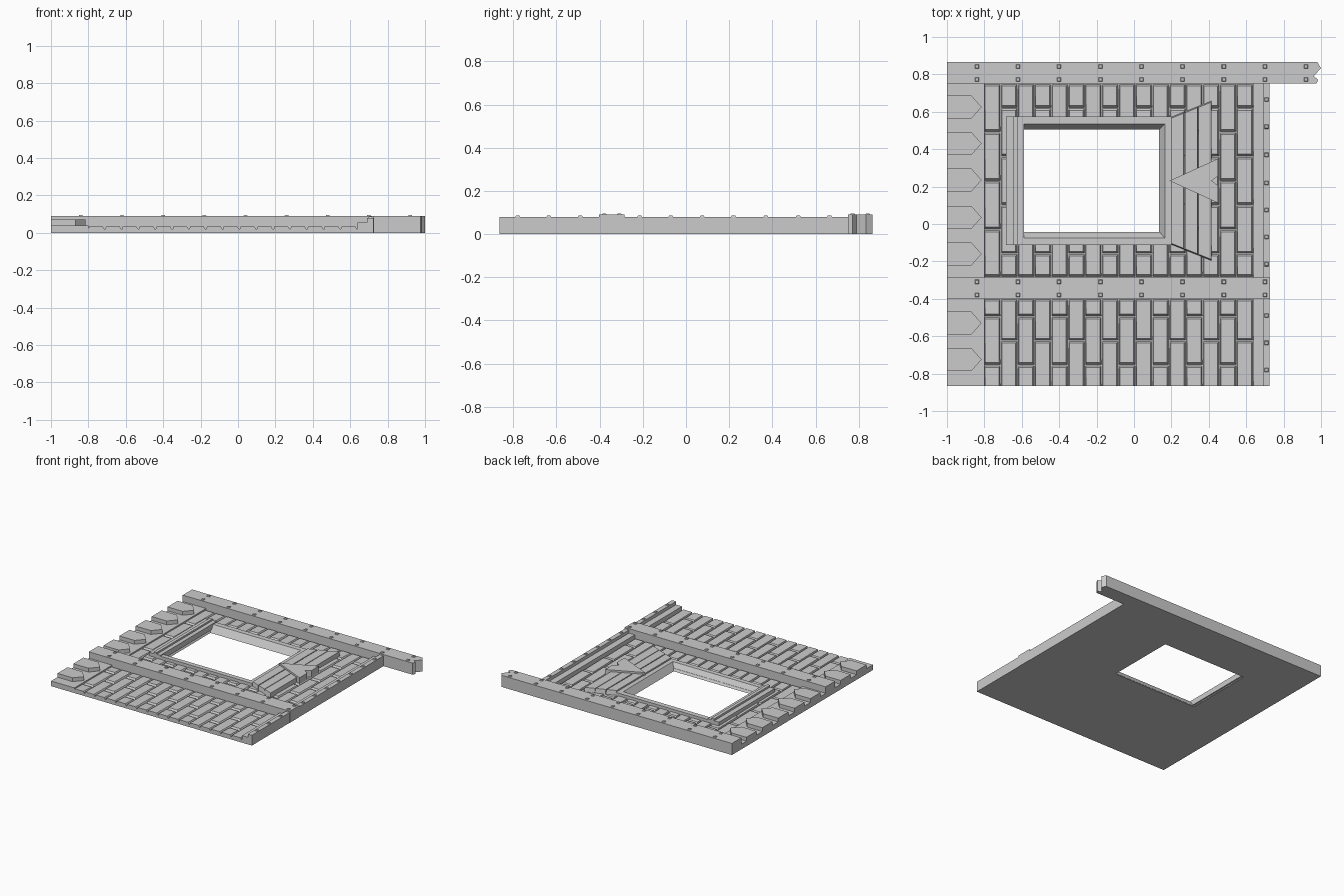
import bpy, bmesh, math

if "Cube" in bpy.data.objects:
    bpy.data.objects.remove(bpy.data.objects["Cube"])

grey = bpy.data.materials.new("grey_wood")
grey.diffuse_color = (0.6, 0.6, 0.6, 1)
grey.use_nodes = True
grey.node_tree.nodes["Principled BSDF"].inputs["Base Color"].default_value = grey.diffuse_color


def loft(bm, low, high):
    """Closed solid between two matching loops of 3D points."""
    a = [bm.verts.new(p) for p in low]
    b = [bm.verts.new(p) for p in high]
    n = len(a)
    bm.faces.new(a[::-1])
    bm.faces.new(b)
    for i in range(n):
        j = (i + 1) % n
        bm.faces.new((a[i], a[j], b[j], b[i]))


def prism(bm, pts, z0, z1):
    loft(bm, [(x, y, z0) for x, y in pts], [(x, y, z1) for x, y in pts])


def rect(x0, x1, y0, y1):
    return [(x0, y0), (x1, y0), (x1, y1), (x0, y1)]


def finish(name, bm):
    bmesh.ops.recalc_face_normals(bm, faces=bm.faces[:])
    me = bpy.data.meshes.new(name)
    bm.to_mesh(me)
    bm.free()
    me.materials.append(grey)
    ob = bpy.data.objects.new(name, me)
    bpy.context.collection.objects.link(ob)


def ring(bm, levels):
    """Rectangular ring swept through nested rectangles (x0, x1, y0, y1, z)."""
    loops = [[bm.verts.new((x, y, z)) for x, y in rect(x0, x1, y0, y1)]
             for x0, x1, y0, y1, z in levels]
    for a, b in zip(loops, loops[1:] + loops[:1]):
        for i in range(4):
            j = (i + 1) % 4
            bm.faces.new((a[i], a[j], b[j], b[i]))


# Wall slab with the window opening
bm = bmesh.new()
ring(bm, [(-1, 0.725, -0.865, 0.76, 0), (-1, 0.725, -0.865, 0.76, 0.02),
          (-0.6, 0.145, -0.05, 0.515, 0.02), (-0.59, 0.135, -0.042, 0.505, 0)])
finish("wall_slab", bm)

# Staggered shingles with sloped right and lower edges
bm = bmesh.new()
PITCH = 0.09
for c in range(16):
    x0 = -0.8 + c * PITCH
    mid = x0 + PITCH / 2
    odd = c % 2
    for lo, hi, first in ((-0.285, 0.75, 0.49), (-0.865, -0.4, -0.495)):
        joint = first + 0.13 * odd
        cuts = [hi] + [joint - 0.26 * k for k in range(5) if lo < joint - 0.26 * k < hi] + [lo]
        for top, bot in zip(cuts, cuts[1:]):
            spans = [(bot, top)]
            if -0.62 < mid < 0.17:
                spans = [(bot, min(top, -0.09)), (max(bot, 0.55), top)]
            for b, t in spans:
                if t - b < 0.02:
                    continue
                slope = 0.014 if b > -0.86 else 0
                loft(bm, [(x, y, 0.015) for x, y in rect(x0, x0 + PITCH - 0.002, b, t)],
                     [(x0 + 0.004, b + slope, 0.034), (x0 + 0.077, b + slope, 0.034),
                      (x0 + 0.077, t - 0.012, 0.031), (x0 + 0.004, t - 0.012, 0.031)])
finish("shingles", bm)

# Left edge board and its pointed tabs
bm = bmesh.new()
prism(bm, rect(-1, -0.8, -0.865, 0.76), 0, 0.04)
finish("left_board", bm)
bm = bmesh.new()
for y in (0.625, 0.43, 0.235, 0.035, -0.16, -0.53, -0.725):
    prism(bm, [(-1, y - 0.062), (-0.87, y - 0.062), (-0.815, y),
               (-0.87, y + 0.062), (-1, y + 0.062)], 0.04, 0.07)
finish("pointed_tabs", bm)

# Right edge: low step and tall post
bm = bmesh.new()
prism(bm, rect(0.64, 0.69, -0.865, 0.76), 0, 0.055)
prism(bm, rect(0.69, 0.725, -0.865, 0.76), 0, 0.08)
finish("right_post", bm)

# Horizontal beams, the upper one with a splintered end
bm = bmesh.new()
prism(bm, [(-1, 0.75), (0.975, 0.75), (0.985, 0.772), (0.96, 0.79),
           (1.0, 0.833), (0.98, 0.865), (-1, 0.865)], 0, 0.09)
finish("upper_beam", bm)
bm = bmesh.new()
prism(bm, rect(-1, 0.727, -0.402, -0.286), 0, 0.09)
finish("middle_beam", bm)

# Nail heads
bm = bmesh.new()


def nail(x, y, z):
    loft(bm, [(x + a, y + b, z - 0.002) for a, b in rect(-0.012, 0.012, -0.012, 0.012)],
         [(x + a, y + b, z + 0.006) for a, b in rect(-0.008, 0.008, -0.008, 0.008)])


for i in range(9):
    x = -0.84 + i * 0.22
    for y in (0.772, 0.842):
        nail(x, y, 0.09)
    if x < 0.72:
        for y in (-0.379, -0.309):
            nail(x, y, 0.09)
for y in (-0.78, -0.635, -0.49, -0.215, -0.07, 0.075, 0.22, 0.37, 0.52, 0.665):
    nail(0.708, y, 0.08)
finish("nail_heads", bm)

# Window frame with splayed inner faces
bm = bmesh.new()
ring(bm, [(-0.685, 0.2, -0.112, 0.575, 0.01), (-0.685, 0.2, -0.112, 0.575, 0.055),
          (-0.62, 0.165, -0.075, 0.535, 0.055), (-0.59, 0.135, -0.042, 0.505, 0.005)])
finish("window_frame", bm)

# Shutter seen edge-on at the left of the window
bm = bmesh.new()
for x0, x1, z in ((-0.685, -0.645, 0.06), (-0.645, -0.62, 0.075), (-0.62, -0.588, 0.062)):
    prism(bm, rect(x0, x1, -0.112, 0.575), 0.02, z)
finish("left_shutter", bm)

# Open right shutter: flaring planks
bm = bmesh.new()
for i in range(3):
    xs = (0.2 + i * 0.072, 0.265 + i * 0.074, 0.272 + i * 0.072)
    e = [0.343 + (x - 0.2) * 0.4 for x in xs]
    c = 0.231
    loft(bm, [(xs[0], c - e[0], 0.02), (xs[2], c - e[2], 0.02),
              (xs[2], c + e[2], 0.02), (xs[0], c + e[0], 0.02)],
         [(xs[0], c - e[0] + .008, 0.066), (xs[1], c - e[1] + .008, 0.066),
          (xs[1], c + e[1] - .008, 0.066), (xs[0], c + e[0] - .008, 0.066)])
finish("right_shutter", bm)

# Arrow-shaped hinge plate
bm = bmesh.new()
prism(bm, [(0.19, 0.231), (0.45, 0.112), (0.45, 0.205), (0.415, 0.231),
           (0.45, 0.257), (0.45, 0.35)], 0.03, 0.08)
finish("hinge_plate", bm)
